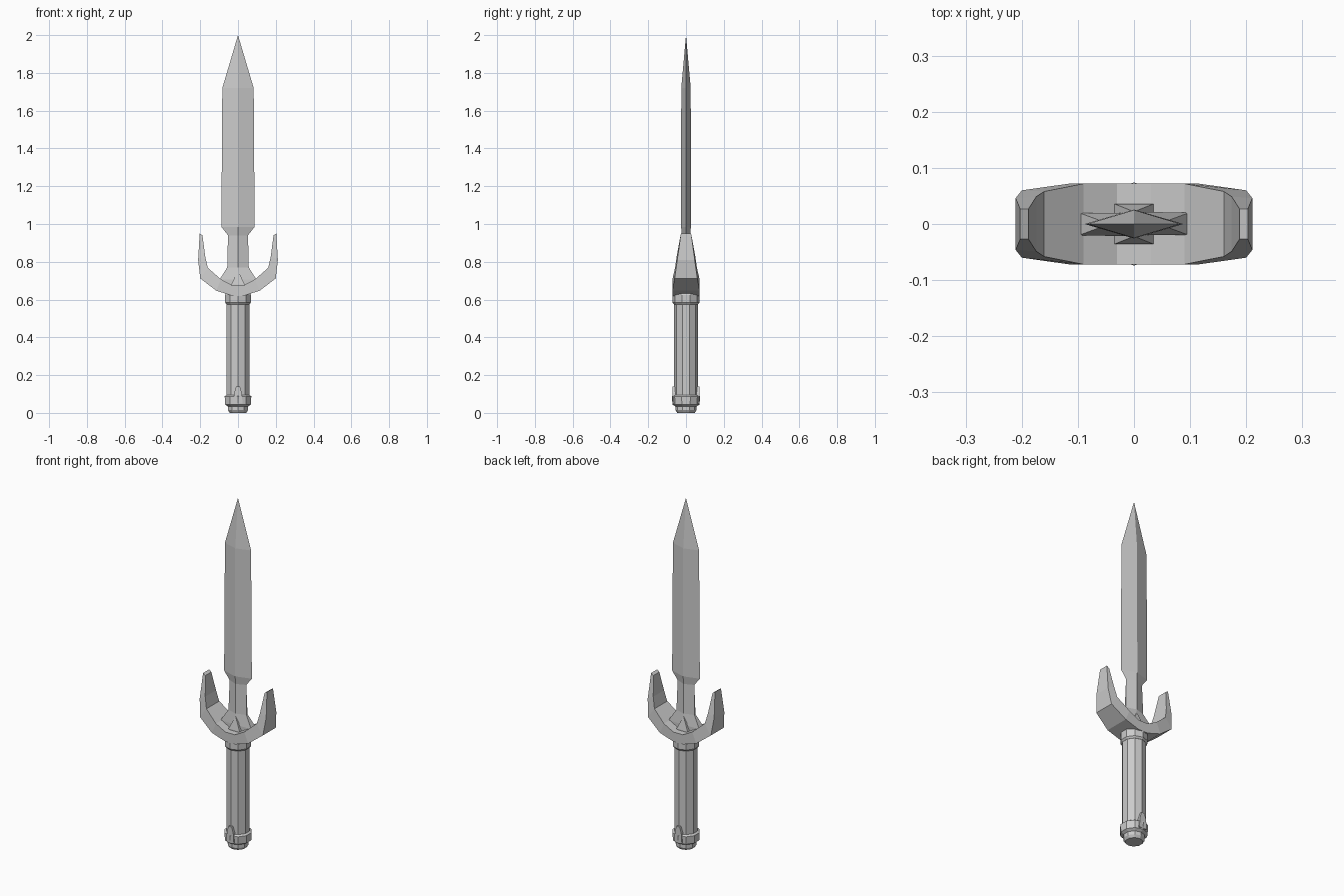
import bpy, bmesh
from math import sin, cos, pi

if "Cube" in bpy.data.objects:
    bpy.data.objects.remove(bpy.data.objects["Cube"])

grey = bpy.data.materials.new("plain grey")
grey.use_nodes = True
colour = (0.6, 0.6, 0.6, 1)
grey.diffuse_color = colour
grey.node_tree.nodes["Principled BSDF"].inputs["Base Color"].default_value = colour


def loft(name, rings):
    """Skin a stack of equal point rings, closing both ends."""
    bm = bmesh.new()
    loops = [[bm.verts.new(p) for p in ring] for ring in rings]
    n = len(loops[0])
    for a, b in zip(loops, loops[1:]):
        for i in range(n):
            j = (i + 1) % n
            bm.faces.new((a[i], a[j], b[j], b[i]))
    bm.faces.new(loops[0])
    bm.faces.new(loops[-1])
    bmesh.ops.remove_doubles(bm, verts=bm.verts, dist=0.0005)
    bmesh.ops.recalc_face_normals(bm, faces=bm.faces)
    mesh = bpy.data.meshes.new(name)
    bm.to_mesh(mesh)
    bm.free()
    mesh.materials.append(grey)
    obj = bpy.data.objects.new(name, mesh)
    bpy.context.collection.objects.link(obj)
    return obj


def turned(name, profile):
    """Ten-sided part from (radius, height) pairs, with an edge facing front."""
    return loft(name, [[(r * sin(k * pi / 5), -r * cos(k * pi / 5), z)
                        for k in range(10)] for r, z in profile])


def blade_ring(w, edge, ridge, z):
    return [(w, edge, z), (0, ridge, z), (-w, edge, z),
            (-w, -edge, z), (0, -ridge, z), (w, -edge, z)]


# Blade with diamond section, narrow neck and flared foot
loft("blade", [blade_ring(*s) for s in (
    (0.098, 0.02, 0.02, 0.66),
    (0.098, 0.02, 0.02, 0.705),
    (0.057, 0.005, 0.022, 0.77),
    (0.053, 0, 0.022, 0.94),
    (0.088, 0, 0.026, 0.985),
    (0.083, 0, 0.025, 1.72),
    (0, 0, 0, 2.0))])

# Pointed block where the blade meets the guard
loft("blade_socket", [[(w, d, z), (-w, d, z), (-w, -d, z), (w, -d, z)]
                      for w, d, z in ((0.035, 0.036, 0.65), (0.035, 0.036, 0.68),
                                      (0, 0.022, 0.755))])

# Curved guard: outer (x, z, half depth) and inner (x, z, half depth)
half = [((0.203, 0.95, 0.027), (0.188, 0.94, 0.027)),
        ((0.211, 0.81, 0.046), (0.174, 0.83, 0.049)),
        ((0.2, 0.712, 0.06), (0.16, 0.768, 0.058)),
        ((0.115, 0.647, 0.072), (0.09, 0.707, 0.072)),
        ((0.03, 0.62, 0.072), (0.03, 0.675, 0.072))]
sections = [(1, s) for s in half] + [(-1, s) for s in reversed(half)]
loft("guard", [[(m * o[0], o[2], o[1]), (m * i[0], i[2], i[1]),
                (m * i[0], -i[2], i[1]), (m * o[0], -o[2], o[1])]
               for m, (o, i) in sections])

# Grip, collar and pommel
turned("grip", [(0.063, 0.06), (0.063, 0.6)])
turned("collar", [(0.064, 0.575), (0.072, 0.585), (0.072, 0.625), (0.066, 0.64)])
turned("pommel", [(0.046, 0), (0.056, 0.014), (0.056, 0.034),
                  (0.072, 0.044), (0.074, 0.088), (0.062, 0.096)])

# Pointed tabs rising from the pommel, front and back
for side, label in ((-1, "front"), (1, "back")):
    loft("pommel_tab_" + label, [
        [(x, side * y, z) for x, z in
         ((-0.024, 0.05), (0.024, 0.05), (0.02, 0.105),
          (0.01, 0.14), (-0.01, 0.14), (-0.02, 0.105))]
        for y in (0.045, 0.072)])
